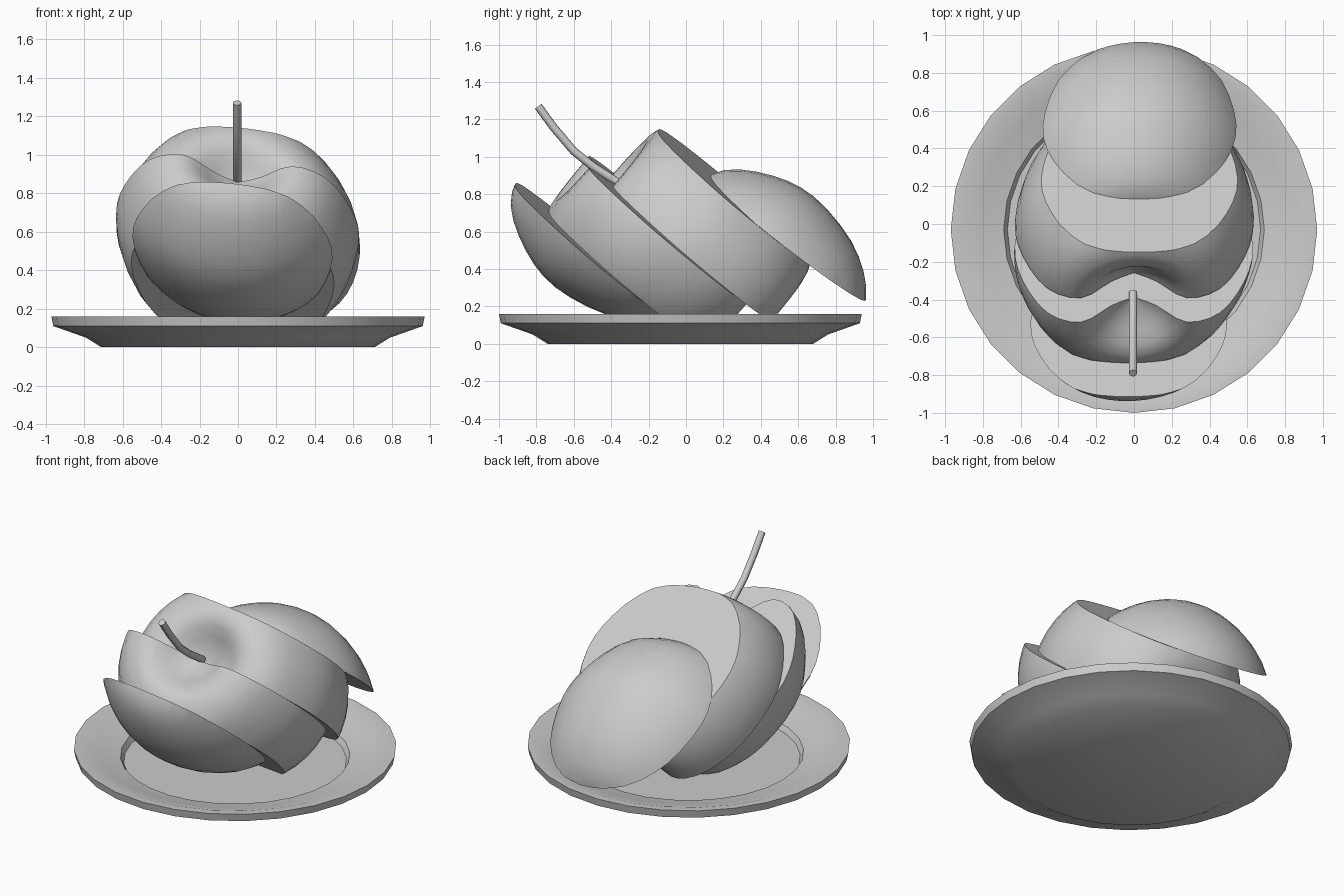
import bpy, bmesh, math
from mathutils import Vector, Matrix

if "Cube" in bpy.data.objects:
    bpy.data.objects.remove(bpy.data.objects["Cube"])


def finish(bm, name, angle=35):
    """Turn a bmesh into a smooth-shaded object with sharp cut edges."""
    bmesh.ops.recalc_face_normals(bm, faces=bm.faces)
    me = bpy.data.meshes.new(name)
    bm.to_mesh(me)
    bm.free()
    ob = bpy.data.objects.new(name, me)
    bpy.context.collection.objects.link(ob)
    bpy.ops.object.select_all(action='DESELECT')
    ob.select_set(True)
    bpy.context.view_layer.objects.active = ob
    bpy.ops.object.shade_smooth_by_angle(angle=math.radians(angle))
    return ob


def lathe(profile, sides):
    """Revolve (radius, z) points around z."""
    bm = bmesh.new()
    vs = [bm.verts.new((r, 0, z)) for r, z in profile]
    es = [bm.edges.new(p) for p in zip(vs, vs[1:])]
    bmesh.ops.spin(bm, geom=vs + es, cent=(0, 0, 0), axis=(0, 0, 1),
                   angle=2 * math.pi, steps=sides, use_merge=True)
    bmesh.ops.remove_doubles(bm, verts=bm.verts, dist=1e-4)
    return bm


def smooth_path(pts, n=3):
    """Catmull-Rom interpolation through 2D points."""
    p = [Vector(q) for q in pts]
    p = [p[0]] + p + [p[-1]]
    out = []
    for a, b, c, d in zip(p, p[1:], p[2:], p[3:]):
        for i in range(n):
            t = i / n
            out.append(0.5 * (2 * b + (c - a) * t + (2 * a - 5 * b + 4 * c - d) * t * t
                              + (3 * b - a - 3 * c + d) * t ** 3))
    return out + [p[-1]]


# Plate
plate = lathe([(0, 0), (0.71, 0), (0.79, 0.05), (0.96, 0.11), (0.97, 0.16),
               (0.92, 0.16), (0.82, 0.13), (0.69, 0.10), (0.67, 0.065), (0, 0.065)], 28)
finish(plate, "plate").location.y = -0.03

# Apple profile, stem end up
apple = smooth_path([(0, 0.38), (0.12, 0.44), (0.28, 0.555), (0.46, 0.49), (0.59, 0.27),
                     (0.635, 0.03), (0.57, -0.27), (0.43, -0.48), (0.26, -0.56),
                     (0.1, -0.51), (0, -0.48)])

# Tilted frame: x across, y through the cuts, z along the core
FRAME = Matrix(((1, 0, 0), (0, 0.65, -0.76), (0, 0.76, 0.65))).to_4x4()
CUT = Vector((0.08, 1, 0)).normalized()


def slice_apple(name, low, high, slide, turn=0):
    """Keep the apple between two cut planes and slide it along the core."""
    bm = lathe(apple, 40)
    for v in bm.verts:
        v.co.z -= 0.07 * v.co.x
    for offset, sign in ((low, -1), (high, 1)):
        if offset is None:
            continue
        cut = bmesh.ops.bisect_plane(
            bm, geom=bm.verts[:] + bm.edges[:] + bm.faces[:], dist=1e-5,
            plane_co=(0, offset, 0), plane_no=CUT * sign, clear_outer=True)
        edges = [g for g in cut['geom_cut'] if isinstance(g, bmesh.types.BMEdge)]
        bmesh.ops.triangle_fill(bm, edges=edges, use_beauty=True)
    move = FRAME @ Matrix.Translation((0, 0.41, slide)) @ Matrix.Rotation(turn, 4, 'X')
    bm.transform(move)
    return finish(bm, name)


# Apple slices, front to back
slice_apple("front_cap_slice", None, -0.36, 0.70)
slice_apple("stem_slice", -0.35, -0.01, 0.47)
slice_apple("middle_slice", 0.0, 0.36, 0.31)
slice_apple("back_cap_slice", 0.37, None, -0.07, 0.05)

# Stem
curve = bpy.data.curves.new("stem", 'CURVE')
curve.dimensions = '3D'
curve.bevel_depth = 0.022
curve.bevel_resolution = 2
curve.use_fill_caps = True
path = [(-0.36, 0.86), (-0.50, 0.95), (-0.60, 1.03), (-0.71, 1.16), (-0.79, 1.27)]
spline = curve.splines.new('POLY')
spline.points.add(len(path) - 1)
for pt, (y, z) in zip(spline.points, path):
    pt.co = (-0.005, y, z, 1)
bpy.context.collection.objects.link(bpy.data.objects.new("stem", curve))
